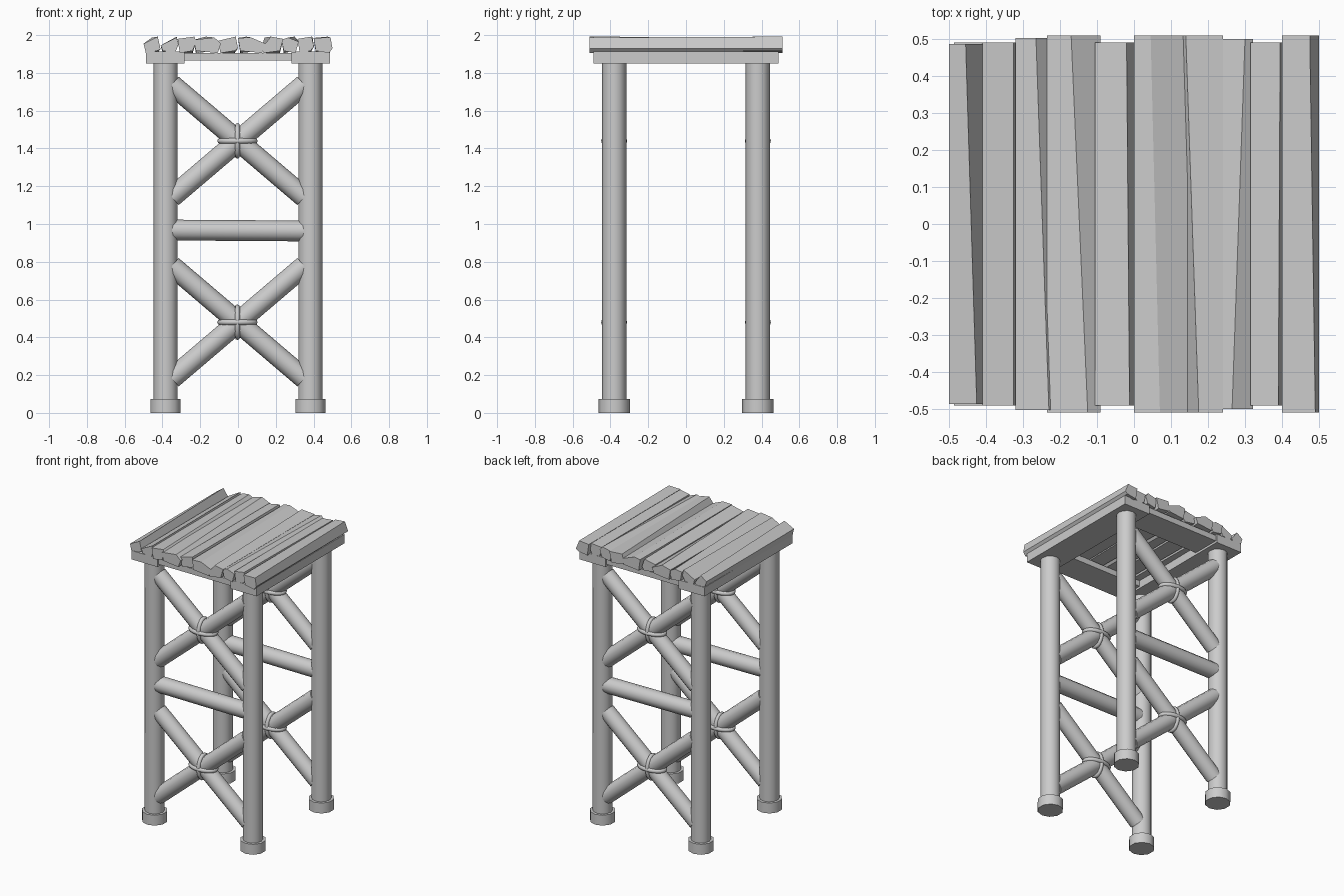
import bpy, bmesh, math
from mathutils import Vector

if "Cube" in bpy.data.objects:
    bpy.data.objects.remove(bpy.data.objects["Cube"])

grey = bpy.data.materials.new("weathered_grey")
grey.diffuse_color = (0.6, 0.6, 0.6, 1)
grey.use_nodes = True
grey.node_tree.nodes["Principled BSDF"].inputs["Base Color"].default_value = grey.diffuse_color

LEG = 0.383      # leg centre offset in x and y
TIE_R = 0.055    # radius of bracing poles


def finish(name, bm, smooth=False):
    bmesh.ops.recalc_face_normals(bm, faces=bm.faces[:])
    mesh = bpy.data.meshes.new(name)
    bm.to_mesh(mesh)
    bm.free()
    mesh.materials.append(grey)
    if smooth:
        mesh.shade_smooth()
        mesh.set_sharp_from_angle(angle=math.radians(50))
    ob = bpy.data.objects.new(name, mesh)
    bpy.context.collection.objects.link(ob)
    return ob


def pole(name, a, b, r, sides):
    a, b = Vector(a), Vector(b)
    d = b - a
    bm = bmesh.new()
    bmesh.ops.create_cone(bm, cap_ends=True, segments=sides, radius1=r,
                          radius2=r, depth=d.length)
    rot = Vector((0, 0, 1)).rotation_difference(d.normalized()).to_matrix()
    for v in bm.verts:
        v.co = rot @ v.co + (a + b) / 2
    return finish(name, bm, True)


def box(name, x0, x1, y0, y1, z0, z1):
    bm = bmesh.new()
    bmesh.ops.create_cube(bm, size=1)
    for v in bm.verts:
        v.co = Vector(((x0 + x1) / 2 + v.co.x * (x1 - x0),
                       (y0 + y1) / 2 + v.co.y * (y1 - y0),
                       (z0 + z1) / 2 + v.co.z * (z1 - z0)))
    return finish(name, bm)


def rope(name, centre, u, w, ru, rw, minor=0.013, n=24, m=8):
    """Oval ring of rope in the plane of axes u and w."""
    centre, u, w = Vector(centre), Vector(u), Vector(w)
    up = u.cross(w)
    bm = bmesh.new()
    rings = []
    for i in range(n):
        t = math.tau * i / n
        base = centre + u * (ru * math.cos(t)) + w * (rw * math.sin(t))
        out = (u * (rw * math.cos(t)) + w * (ru * math.sin(t))).normalized()
        rings.append([bm.verts.new(base + minor * (
            out * math.cos(math.tau * j / m) + up * math.sin(math.tau * j / m)))
            for j in range(m)])
    for i in range(n):
        p, q = rings[i], rings[(i + 1) % n]
        for j in range(m):
            k = (j + 1) % m
            bm.faces.new((p[j], q[j], q[k], p[k]))
    return finish(name, bm, True)


# Legs and feet
for sx in (-1, 1):
    for sy in (-1, 1):
        x, y = sx * LEG, sy * (LEG - 0.003)
        pole("leg", (x, y, 0.03), (x, y, 1.86), 0.064, 12)
        pole("foot", (x, y, 0), (x, y, 0.073), 0.083, 10)

# Bracing on the front and back: two crosses and a rail
for sy, side in ((-1, "front"), (1, "back")):
    y = sy * (LEG - 0.003)
    pole(side + "_rail", (-0.36, y, 0.968), (0.36, y, 0.963), TIE_R, 12)
    for zc in (0.48, 1.44):
        for s in (-1, 1):
            pole(side + "_brace", (-0.35, y, zc - s * 0.298),
                 (0.35, y, zc + s * 0.298), TIE_R, 12)
        rope(side + "_rope_flat", (-0.003, y, zc), (1, 0, 0), (0, 1, 0),
             0.092, 0.054, 0.015)
        rope(side + "_rope_upright", (-0.003, y, zc), (0, 1, 0), (0, 0, 1),
             0.054, 0.081)

# Frame under the deck
for s in (-1, 1):
    cx = s * 0.385
    box("side_beam", cx - 0.102, cx + 0.102, -0.49, 0.49, 1.85, 1.912)
    cy = s * 0.38
    box("cross_beam", -0.285, 0.285, cy - 0.1, cy + 0.1, 1.865, 1.905)

# Rough planks: left, right, ridge front, ridge back, left z, right z, half length
PLANKS = [
    (-0.50, -0.41, -0.425, -0.455, 1.955, 1.925, 0.487),
    (-0.41, -0.315, -0.325, -0.325, 1.945, 1.95, 0.49),
    (-0.32, -0.222, -0.23, -0.265, 1.98, 1.965, 0.503),
    (-0.235, -0.09, -0.125, -0.17, 1.975, 1.955, 0.51),
    (-0.105, 0.0, -0.012, -0.02, 1.97, 1.93, 0.49),
    (0.0, 0.145, 0.07, 0.045, 1.985, 1.955, 0.51),
    (0.125, 0.24, 0.175, 0.14, 1.93, 1.98, 0.51),
    (0.23, 0.322, 0.265, 0.3, 1.975, 1.965, 0.5),
    (0.315, 0.402, 0.39, 0.395, 1.98, 1.94, 0.49),
    (0.40, 0.50, 0.49, 0.475, 1.985, 1.93, 0.51),
]
for i, (l, r, rf, rb, zl, zr, h) in enumerate(PLANKS):
    bm = bmesh.new()
    ends = []
    for y, ridge, flip in ((-h, rf, 0), (h, rb, 1)):
        drop = 0.012 * ((i + flip) % 2)
        section = [(l + 0.012, 1.905 + drop), (r - 0.018, 1.917 - drop),
                   (r, zr), (ridge, 1.992 - drop * 0.4), (l, zl)]
        ends.append([bm.verts.new((x, y, z)) for x, z in section])
    front, back = ends
    bm.faces.new(front)
    bm.faces.new(back[::-1])
    for j in range(5):
        k = (j + 1) % 5
        bm.faces.new((front[j], back[j], back[k], front[k]))
    finish("deck_plank", bm)
